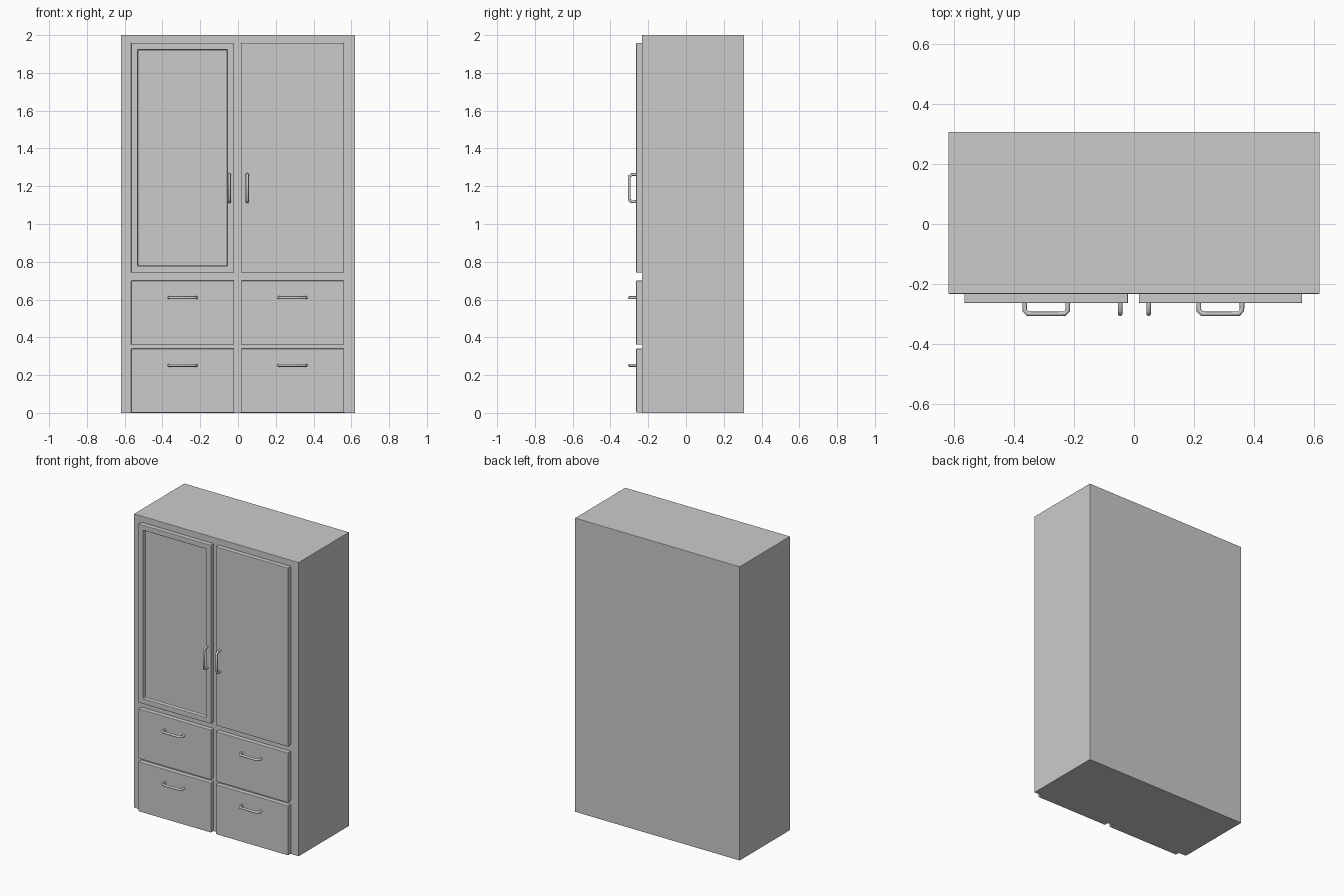
import bpy, bmesh

if "Cube" in bpy.data.objects:
    bpy.data.objects.remove(bpy.data.objects["Cube"])


def box(name, x0, x1, y0, y1, z0, z1, bevel=0.0, panel=False):
    """Box from its limits, optionally with a recessed panel in the front face."""
    bm = bmesh.new()
    bmesh.ops.create_cube(bm, size=1)
    for v in bm.verts:
        v.co = ((x0 + x1) / 2 + v.co.x * (x1 - x0),
                (y0 + y1) / 2 + v.co.y * (y1 - y0),
                (z0 + z1) / 2 + v.co.z * (z1 - z0))
    bm.normal_update()
    if panel:
        front = [f for f in bm.faces if f.normal.y < -0.9]
        bmesh.ops.inset_region(bm, faces=front, thickness=0.05)
        bmesh.ops.inset_region(bm, faces=front, thickness=0.002)
        for v in front[0].verts:
            v.co.y += 0.024
    mesh = bpy.data.meshes.new(name)
    bm.to_mesh(mesh)
    bm.free()
    ob = bpy.data.objects.new(name, mesh)
    bpy.context.collection.objects.link(ob)
    if bevel:
        mod = ob.modifiers.new("bevel", 'BEVEL')
        mod.width = bevel
        mod.segments = 2
    return ob


def handle(name, x, z, vertical):
    """Bent bar pull with chamfered corners, swept along a short path."""
    path = [(-0.072, -0.26), (-0.072, -0.288), (-0.061, -0.3),
            (0.061, -0.3), (0.072, -0.288), (0.072, -0.26)]
    curve = bpy.data.curves.new(name, 'CURVE')
    curve.dimensions = '3D'
    curve.bevel_depth = 0.008
    curve.bevel_resolution = 2
    curve.use_fill_caps = True
    spline = curve.splines.new('POLY')
    spline.points.add(len(path) - 1)
    for p, (a, y) in zip(spline.points, path):
        p.co = (x, y, z + a, 1) if vertical else (x + a, y, z, 1)
    ob = bpy.data.objects.new(name, curve)
    bpy.context.collection.objects.link(ob)


# Cabinet carcass
box("cabinet_body", -0.62, 0.62, -0.233, 0.308, 0, 2, 0.002)

FRONT, BACK = -0.264, -0.231
for side, x0, x1, hx in (("left", -0.566, -0.02, -0.046),
                         ("right", 0.016, 0.561, 0.049)):
    # Door, the left one with a recessed panel
    box(side + "_door", x0, x1, FRONT, BACK, 0.742, 1.958, 0.003, side == "left")
    handle(side + "_door_handle", hx, 1.19, True)
    # Two drawers below the door
    for level, z0, z1, hz in (("upper", 0.361, 0.70, 0.61),
                              ("lower", 0.002, 0.34, 0.252)):
        box(f"{side}_{level}_drawer", x0, x1, FRONT, BACK, z0, z1, 0.003)
        handle(f"{side}_{level}_drawer_handle", (x0 + x1) / 2, hz, False)
